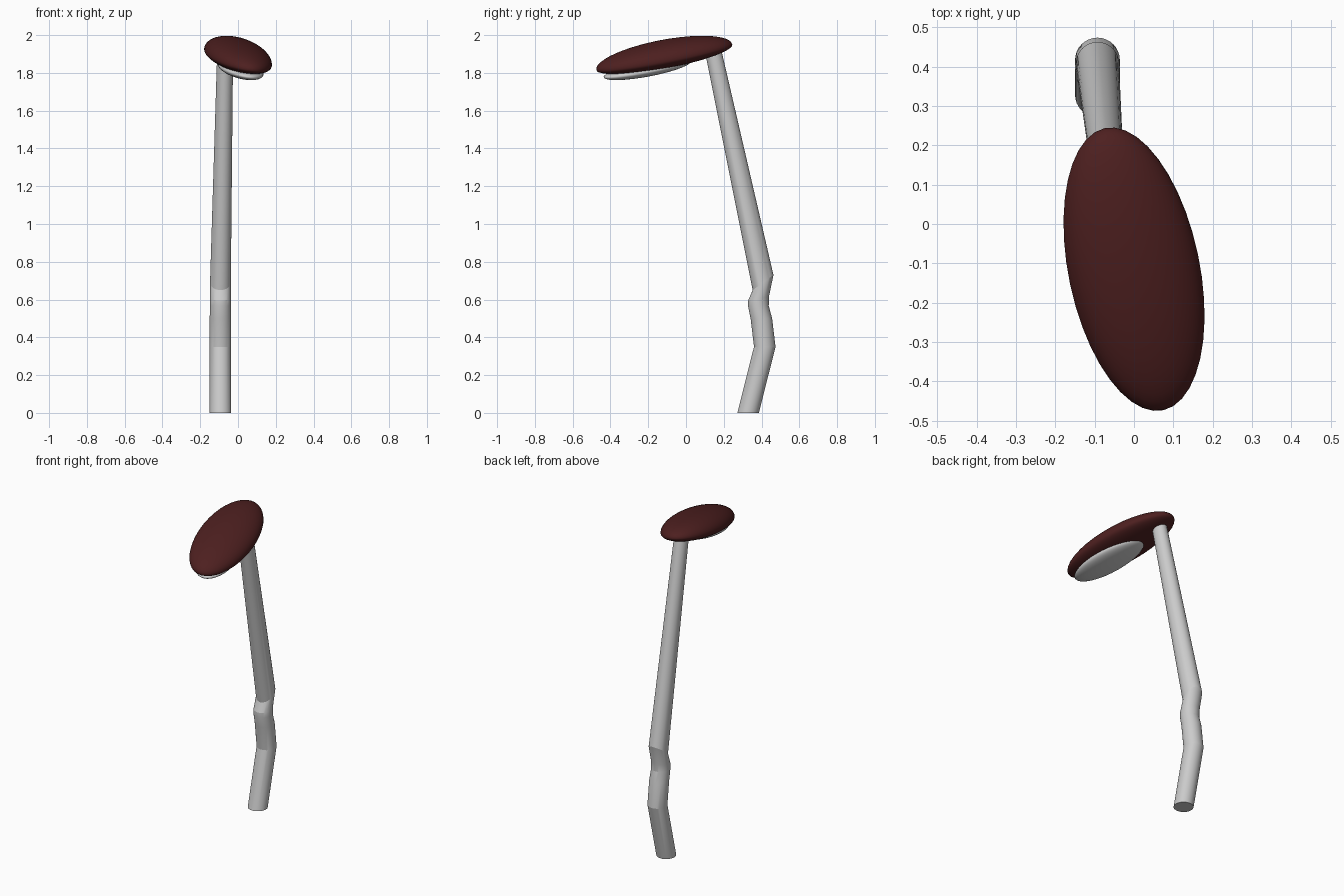
import bpy, bmesh
from math import radians, sin, cos, pi
from mathutils import Matrix, Vector, Euler

if "Cube" in bpy.data.objects:
    bpy.data.objects.remove(bpy.data.objects["Cube"])


def finish(name, bm, angle, material=None):
    bmesh.ops.recalc_face_normals(bm, faces=bm.faces)
    mesh = bpy.data.meshes.new(name)
    bm.to_mesh(mesh)
    bm.free()
    obj = bpy.data.objects.new(name, mesh)
    bpy.context.collection.objects.link(obj)
    if material:
        mesh.materials.append(material)
    bpy.ops.object.select_all(action='DESELECT')
    obj.select_set(True)
    bpy.context.view_layer.objects.active = obj
    bpy.ops.object.shade_smooth_by_angle(angle=radians(angle))
    return obj


# Kinked pole: rings of (x, y, z, radius, rise from front edge to back edge)
SIDES = 32
RINGS = [
    (-0.093, 0.329, 0.00, 0.057, 0.0),
    (-0.093, 0.417, 0.35, 0.057, 0.0),
    (-0.093, 0.399, 0.50, 0.057, 0.0),
    (-0.093, 0.383, 0.567, 0.055, 0.0),
    (-0.093, 0.384, 0.605, 0.055, 0.02),
    (-0.093, 0.408, 0.69, 0.055, 0.08),
    (-0.068, 0.143, 1.92, 0.042, 0.02),
]
bm = bmesh.new()
loops = []
for x, y, z, r, rise in RINGS:
    loops.append([bm.verts.new((x + r * cos(t), y + r * sin(t), z + rise / 2 * sin(t)))
                  for t in (2 * pi * i / SIDES for i in range(SIDES))])
for a, b in zip(loops, loops[1:]):
    for i in range(SIDES):
        j = (i + 1) % SIDES
        bm.faces.new((a[i], a[j], b[j], b[i]))
bm.faces.new(loops[0][::-1])
bm.faces.new(loops[-1])
finish("pole", bm, 15)

# Tilted frame shared by the lamp housing and its lens
TILT = (Matrix.Translation((0, -0.115, 1.883))
        @ Euler((radians(10.8), radians(6), radians(13))).to_matrix().to_4x4())


def lamp_part(name, centre, half, below, material=None):
    bm = bmesh.new()
    bmesh.ops.create_uvsphere(bm, u_segments=40, v_segments=24, radius=1)
    for v in bm.verts:
        height = half[2] if v.co.z > 0 else below
        v.co = TILT @ (Vector(centre) + Vector((v.co.x * half[0], v.co.y * half[1], v.co.z * height)))
    return finish(name, bm, 60, material)


red = bpy.data.materials.new("dark_red")
red.diffuse_color = (0.075, 0.014, 0.014, 1)
red.use_nodes = True
red.node_tree.nodes["Principled BSDF"].inputs["Base Color"].default_value = red.diffuse_color

# Oval housing, flatter underneath, with a shallow lens below its front end
lamp_part("lamp_housing", (0, 0, 0), (0.168, 0.373, 0.09), 0.055, red)
lamp_part("lamp_lens", (0, -0.10, -0.045), (0.115, 0.24, 0.035), 0.037)
